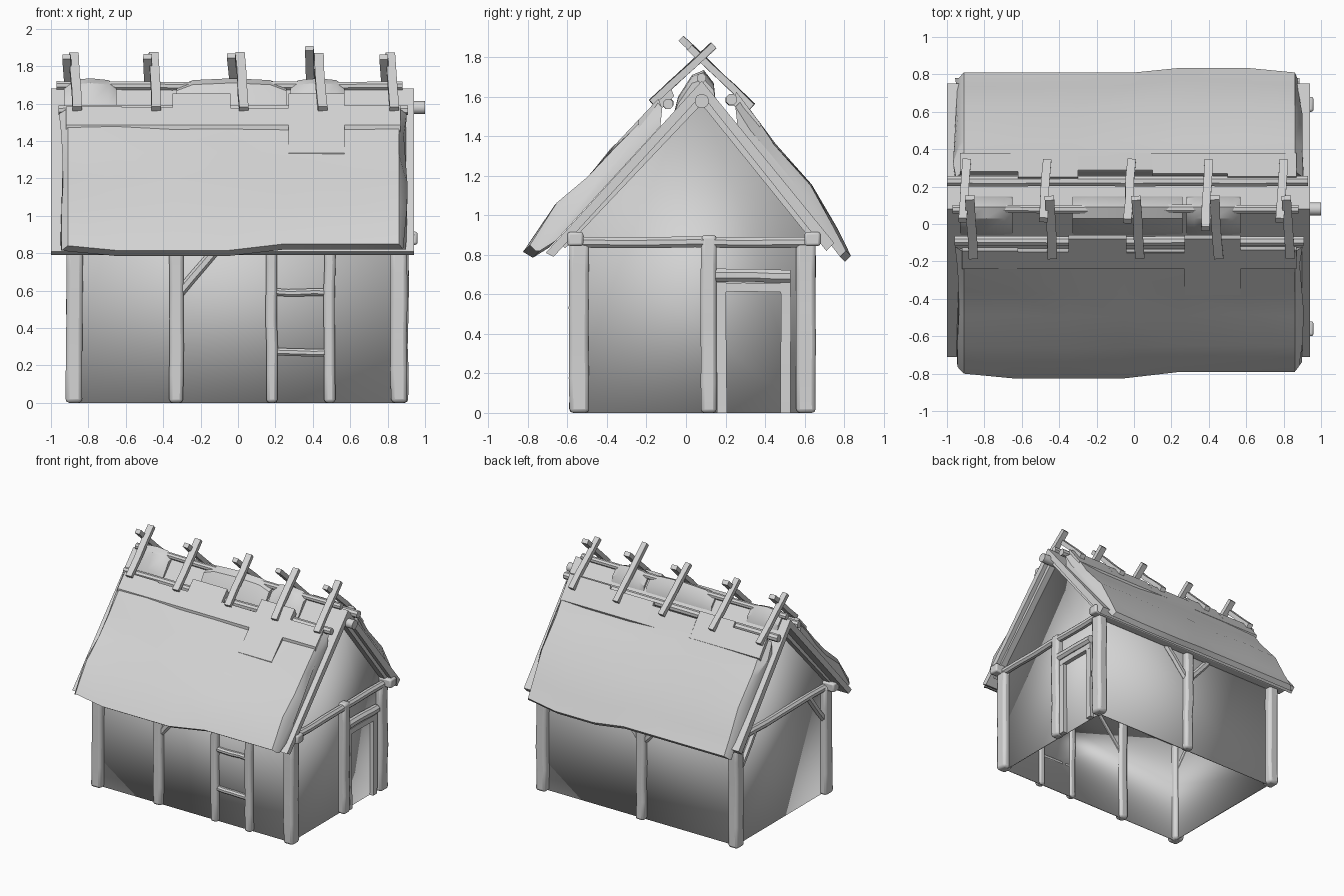
import bpy, bmesh, math, random
from mathutils import Vector

random.seed(4)
cube = bpy.data.objects.get("Cube")
if cube:
    bpy.data.objects.remove(cube, do_unlink=True)

grey = bpy.data.materials.new("plain_grey")
grey.use_nodes = True
colour = (0.66, 0.66, 0.66, 1)
grey.diffuse_color = colour
grey.node_tree.nodes["Principled BSDF"].inputs["Base Color"].default_value = colour
parts = []


def add(name, bm):
    bmesh.ops.recalc_face_normals(bm, faces=bm.faces)
    mesh = bpy.data.meshes.new(name)
    bm.to_mesh(mesh)
    bm.free()
    obj = bpy.data.objects.new(name, mesh)
    mesh.materials.append(grey)
    bpy.context.collection.objects.link(obj)
    parts.append(obj)
    return obj


def loft(name, rings, caps=True):
    """Skin a row of closed rings."""
    bm = bmesh.new()
    loops = [[bm.verts.new(p) for p in ring] for ring in rings]
    n = len(loops[0])
    for a, b in zip(loops, loops[1:]):
        for i in range(n):
            j = (i + 1) % n
            bm.faces.new((a[i], a[j], b[j], b[i]))
    if caps:
        bm.faces.new(loops[0])
        bm.faces.new(loops[-1])
    return add(name, bm)


def timber(name, a, b, w, d=None, sides=8, steps=4, wobble=0.004):
    """Rough timber from a to b: four sides make a beam, more a log."""
    a, b, d = Vector(a), Vector(b), d or w
    turn = (b - a).to_track_quat('Z', 'Y')
    k = 1 / math.cos(math.pi / sides)
    rings = []
    for s in range(steps + 1):
        shift = Vector((random.uniform(-1, 1), random.uniform(-1, 1), 0)) * wobble
        size = 1 + random.uniform(-1, 1) * wobble * 8
        ring = []
        for i in range(sides):
            t = 2 * math.pi * (i + 0.5) / sides
            v = Vector((math.cos(t) * w, math.sin(t) * d, 0)) * k * size / 2
            ring.append(a.lerp(b, s / steps) + turn @ (v + shift))
        rings.append(ring)
    return loft(name, rings)


def bevel(obj, width):
    m = obj.modifiers.new("soft_edges", 'BEVEL')
    m.width, m.segments = width, 2


def prism(name, profile, x0, x1):
    return loft(name, [[(x, y, z) for y, z in profile] for x in (x0, x1)])


# House shell: four thin walls, open underneath
X0, X1, Y0, Y1 = -0.87, 0.855, -0.54, 0.60
RIDGE = 0.08
shell = prism("walls", [(Y0, 0), (Y1, 0), (Y1, 0.98), (RIDGE, 1.63), (Y0, 0.94)], X0, X1)
bm = bmesh.new()
bm.from_mesh(shell.data)
bm.normal_update()
bmesh.ops.delete(bm, geom=[f for f in bm.faces if abs(f.normal.z) > 0.3], context='FACES')
bm.to_mesh(shell.data)
bm.free()
solid = shell.modifiers.new("thickness", 'SOLIDIFY')
solid.thickness = 0.012

# Roof boards under the thatch
prism("roof_boards", [(-0.71, 0.81), (RIDGE, 1.68), (0.75, 0.86), (0.71, 0.82),
                      (RIDGE, 1.61), (-0.67, 0.79)], -1.0, 0.94)
for side, eave, z in (("front", -0.63, 0.85), ("back", 0.67, 0.87)):
    for x, end in ((X0 - 0.02, "right"), (X1 + 0.02, "left")):
        timber(f"{end}_{side}_rafter", (x, eave, z), (x, RIDGE, 1.60), 0.06, 0.05, 4, 2, 0)

# Corner posts
for x, end in ((-0.875, "right"), (0.86, "left")):
    for y, side in ((-0.54, "front"), (0.605, "back")):
        post = timber(f"{side}_{end}_corner_post", (x, y, 0), (x, y, 0.88), 0.088, 0.1, 4, 5, 0.003)
        bevel(post, 0.02)

# Posts along the walls
for name, x, y, w in (("front_middle_post", -0.33, -0.545, 0.075), ("ladder_post_right", 0.18, -0.55, 0.06),
                      ("ladder_post_left", 0.49, -0.55, 0.06), ("back_middle_post", -0.03, 0.61, 0.075),
                      ("door_side_post", 0.87, 0.115, 0.08)):
    bevel(timber(name, (x, y, 0), (x, y, 0.9), w, w, 4, 6, 0.003), 0.018)

# Wall rails, tie beams and plates
for z in (0.27, 0.59):
    timber("ladder_rail", (0.2, -0.55, z), (0.47, -0.55, z), 0.04)
for x, end in ((-0.88, "right"), (0.88, "left")):
    timber(f"{end}_tie_beam", (x, -0.53, 0.865), (x, 0.62, 0.865), 0.055, steps=6)
for y, side in ((-0.56, "front"), (0.64, "back")):
    bevel(timber(f"{side}_wall_plate", (-0.97, y, 0.88), (0.96, y, 0.88), 0.08, 0.07, 4, 2, 0), 0.012)

# Diagonal braces
for a, b in (((-0.32, -0.55, 0.58), (-0.1, -0.55, 0.84)),
             ((-0.03, 0.605, 0.62), (-0.24, 0.605, 0.86)), ((-0.03, 0.605, 0.62), (0.18, 0.605, 0.86)),
             ((-0.88, -0.51, 0.62), (-0.88, -0.32, 0.86)), ((-0.88, 0.57, 0.62), (-0.88, 0.38, 0.86))):
    timber("brace", a, b, 0.045, 0.045, 6, 3, 0.002)

# Door frame
timber("door_lintel", (0.88, 0.15, 0.695), (0.88, 0.53, 0.695), 0.065)
timber("door_head", (0.868, 0.17, 0.635), (0.868, 0.53, 0.635), 0.045, 0.045, 4, 3, 0.002)
for y in (0.18, 0.505):
    timber("door_jamb", (0.868, y, 0), (0.868, y, 0.66), 0.04, 0.05, 4, 4, 0.002)


def thatch(name, outer, inner, columns):
    """Wavy straw slab; each column is x and how far the eave moves outwards."""
    rings = []
    last = len(columns) - 1
    profile = outer + inner
    cy = sum(p[0] for p in profile) / len(profile)
    sign = 1 if cy > 0 else -1
    for c, (x, push) in enumerate(columns):
        ring = []
        for i, (y, z) in enumerate(profile):
            low = max(0, min(1, (1.15 - z) / 0.3))
            lump = random.uniform(-1, 1) * 0.008 if 0 < i < len(outer) - 1 else 0
            dx = 0
            if c in (0, last):
                dx = random.uniform(-0.018, 0.018)
                if i < len(outer):
                    lump -= 0.03
            ring.append((x + dx, y + sign * (push * low + lump), z - push * low + lump))
        rings.append(ring)
    return loft(name, rings)


thatch("front_thatch",
       [(-0.15, 1.575), (-0.25, 1.465), (-0.37, 1.335), (-0.49, 1.19), (-0.66, 1.05), (-0.82, 0.82)],
       [(-0.77, 0.79), (-0.69, 0.84), (-0.13, 1.45)],
       [(-0.95, -0.025), (-0.91, -0.02), (-0.65, 0.005), (-0.35, 0.005), (-0.05, 0.005),
        (0.25, -0.03), (0.6, -0.03), (0.86, -0.03), (0.89, -0.03)])
thatch("back_thatch",
       [(0.28, 1.58), (0.36, 1.47), (0.45, 1.36), (0.63, 1.15), (0.755, 0.93), (0.83, 0.8)],
       [(0.80, 0.77), (0.73, 0.86), (0.26, 1.46)],
       [(-0.95, -0.02), (-0.91, -0.02), (-0.6, -0.02), (-0.3, -0.02), (0, -0.02),
        (0.25, 0.005), (0.6, 0.005), (0.86, -0.02), (0.89, -0.02)])

# Loose straw patches stepping up towards the ridge
for x0, x1, low, top in ((-0.92, -0.62, -0.24, -0.145), (-0.62, -0.35, -0.24, -0.15), (-0.35, -0.04, -0.24, -0.08),
                         (-0.04, 0.27, -0.24, -0.155), (0.27, 0.57, -0.38, -0.08), (0.57, 0.87, -0.24, -0.14)):
    line = [(y, 1.59 + (y + 0.14) * 1.06) for y in (low, top)]
    (a, za), (b, zb) = line
    prism("front_straw_patch", [(a, za), (b, zb), (b + 0.02, zb - 0.05), (a, za - 0.06)], x0, x1)
for x0, x1, top in ((-0.93, -0.62, 0.28), (-0.62, -0.3, 0.25), (-0.3, 0.1, 0.29), (0.1, 0.5, 0.27), (0.5, 0.87, 0.255)):
    z = 1.595 - (top - 0.28) * 1.2
    prism("back_straw_patch", [(0.38, 1.46), (top, z), (top - 0.02, z - 0.06), (0.36, 1.42)], x0, x1)
for x0, x1 in ((-0.93, -0.65), (-0.33, 0.26), (0.28, 0.57)):
    rings = []
    for t, k in ((0, 0.3), (0.15, 0.85), (0.5, 1), (0.85, 0.85), (1, 0.3)):
        x = x0 + (x1 - x0) * t
        rings.append([(x, -0.06, 1.52), (x, -0.04, 1.55 + 0.05 * k), (x, 0.03, 1.65 + 0.06 * k),
                      (x, 0.09, 1.67 + 0.065 * k), (x, 0.14, 1.62 + 0.05 * k), (x, 0.15, 1.58)])
    loft("ridge_straw", rings)

# Ridge log and the poles over the thatch
timber("ridge_log", (-0.96, RIDGE, 1.578), (1.0, RIDGE, 1.578), 0.07, sides=12, steps=2, wobble=0)
timber("ridge_pole", (-0.97, RIDGE, 1.695), (0.88, RIDGE, 1.695), 0.045, steps=6, wobble=0.002)
timber("front_pole", (-0.96, -0.09, 1.565), (0.91, -0.09, 1.565), 0.05, steps=6, wobble=0.002)
timber("back_pole", (-1.0, 0.23, 1.585), (0.93, 0.23, 1.585), 0.055, steps=6, wobble=0.002)

# Crossed sticks that pin the ridge
for front_x, back_x, rise in ((-0.87, -0.91, 0), (-0.445, -0.48, 0), (0.02, -0.03, 0.005),
                              (0.44, 0.385, 0.045), (0.825, 0.785, 0)):
    timber("front_stick", (front_x + 0.01, -0.175, 1.57), (front_x - 0.01, 0.14, 1.86), 0.05, 0.035, 4, 3, 0.003)
    timber("back_stick", (back_x + 0.015, 0.335, 1.55), (back_x - 0.005, 0.02 - rise, 1.85 + rise),
           0.045, 0.035, 4, 3, 0.003)

# Smooth shading with crisp edges
bpy.ops.object.select_all(action='DESELECT')
for obj in parts:
    obj.select_set(True)
bpy.context.view_layer.objects.active = parts[0]
bpy.ops.object.shade_smooth_by_angle(angle=math.radians(35))
